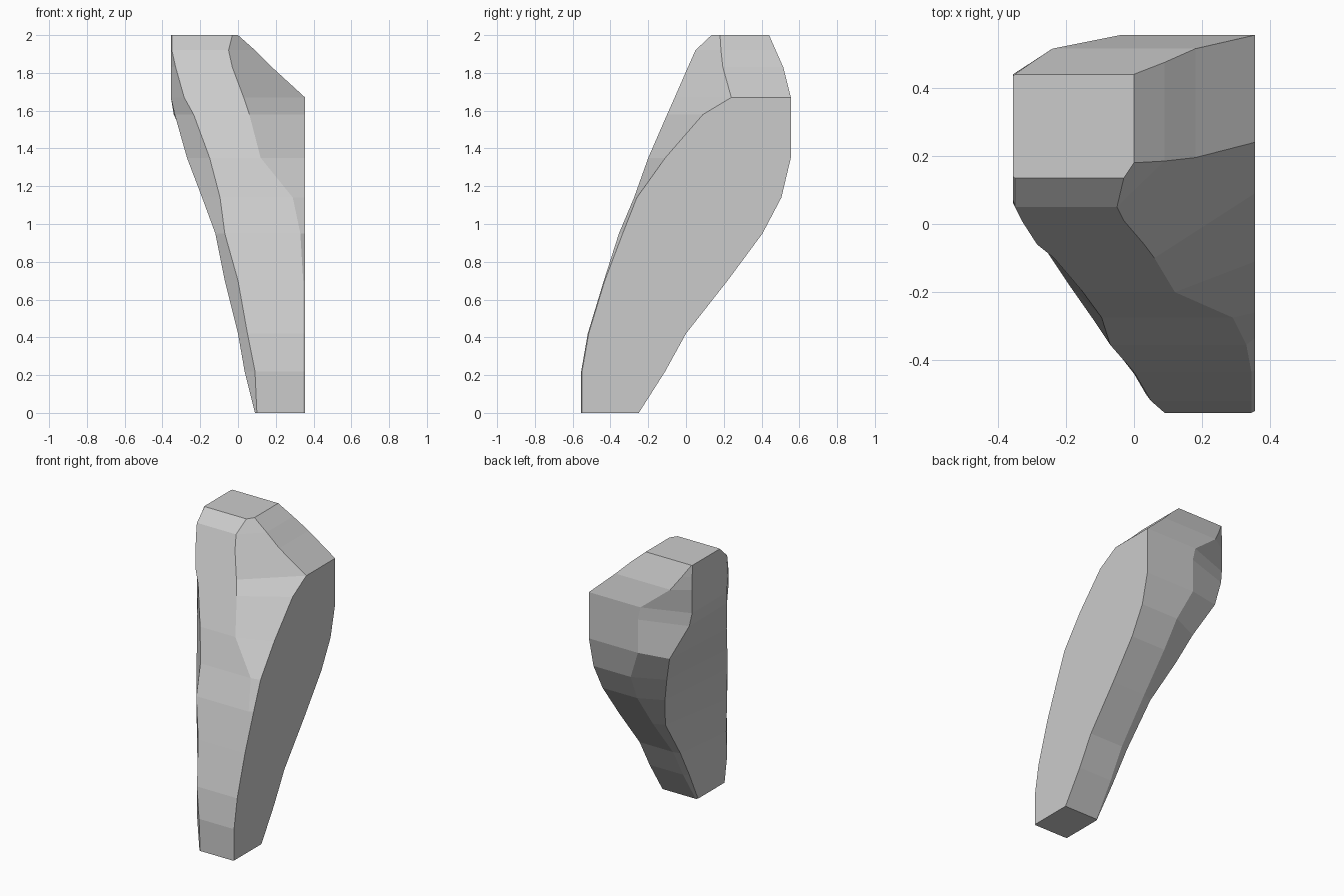
import bpy, bmesh

# Cross-sections of the leaning rock, bottom to top:
# z, front y, back y, left corner (x, y), front-left x, front-right x,
# right side x, right side front y, back-left corner (x, y), back edge x
sections = [
    (0.00, -0.555, -0.25, 0.09, -0.55, 0.10, 0.345, 0.355, -0.55, 0.09, -0.26, 0.10),
    (0.22, -0.555, -0.11, 0.035, -0.50, 0.09, 0.345, 0.355, -0.55, 0.065, -0.13, 0.10),
    (0.42, -0.52, 0.00, 0.00, -0.44, 0.05, 0.345, 0.355, -0.515, 0.05, -0.01, 0.10),
    (0.70, -0.435, 0.22, -0.07, -0.35, 0.00, 0.345, 0.355, -0.43, 0.025, 0.19, 0.10),
    (0.95, -0.355, 0.405, -0.12, -0.28, -0.07, 0.33, 0.355, -0.335, -0.07, 0.33, 0.09),
    (1.14, -0.275, 0.505, -0.19, -0.18, -0.095, 0.29, 0.355, -0.26, -0.14, 0.41, 0.07),
    (1.35, -0.20, 0.555, -0.27, -0.06, -0.15, 0.12, 0.355, -0.11, -0.235, 0.515, -0.02),
    (1.58, -0.10, 0.555, -0.335, 0.03, -0.235, 0.06, 0.355, 0.09, -0.34, 0.45, -0.02),
    (1.67, -0.06, 0.555, -0.355, 0.06, -0.285, 0.03, 0.355, 0.24, -0.355, 0.44, -0.04),
    (1.83, 0.01, 0.515, -0.355, 0.065, -0.33, -0.03, 0.18, 0.195, -0.355, 0.44, -0.24),
    (1.92, 0.05, 0.475, -0.355, 0.07, -0.35, -0.05, 0.09, 0.185, -0.355, 0.44, -0.30),
    (2.00, 0.135, 0.44, -0.355, 0.14, -0.35, -0.03, 0.00, 0.18, -0.355, 0.435, -0.35),
]

bm = bmesh.new()
rings = []
for z, yf, yb, lx, ly, flx, frx, rx, ry, bx, by, bcx in sections:
    outline = [(lx, ly), (flx, yf), (frx, yf), (rx, ry), (rx, yb), (bcx, yb), (bx, by)]
    rings.append([bm.verts.new((x, y, z)) for x, y in outline])

# Faceted sides between neighbouring sections
for low, high in zip(rings, rings[1:]):
    n = len(low)
    for i in range(n):
        j = (i + 1) % n
        bm.faces.new((low[i], low[j], high[j], high[i]))

# Flat foot and top
bm.faces.new(rings[0][::-1])
bm.faces.new(rings[-1])
bmesh.ops.recalc_face_normals(bm, faces=bm.faces)

mesh = bpy.data.meshes.new("leaning_rock")
bm.to_mesh(mesh)
bm.free()
rock = bpy.data.objects.new("leaning_rock", mesh)
bpy.context.collection.objects.link(rock)
